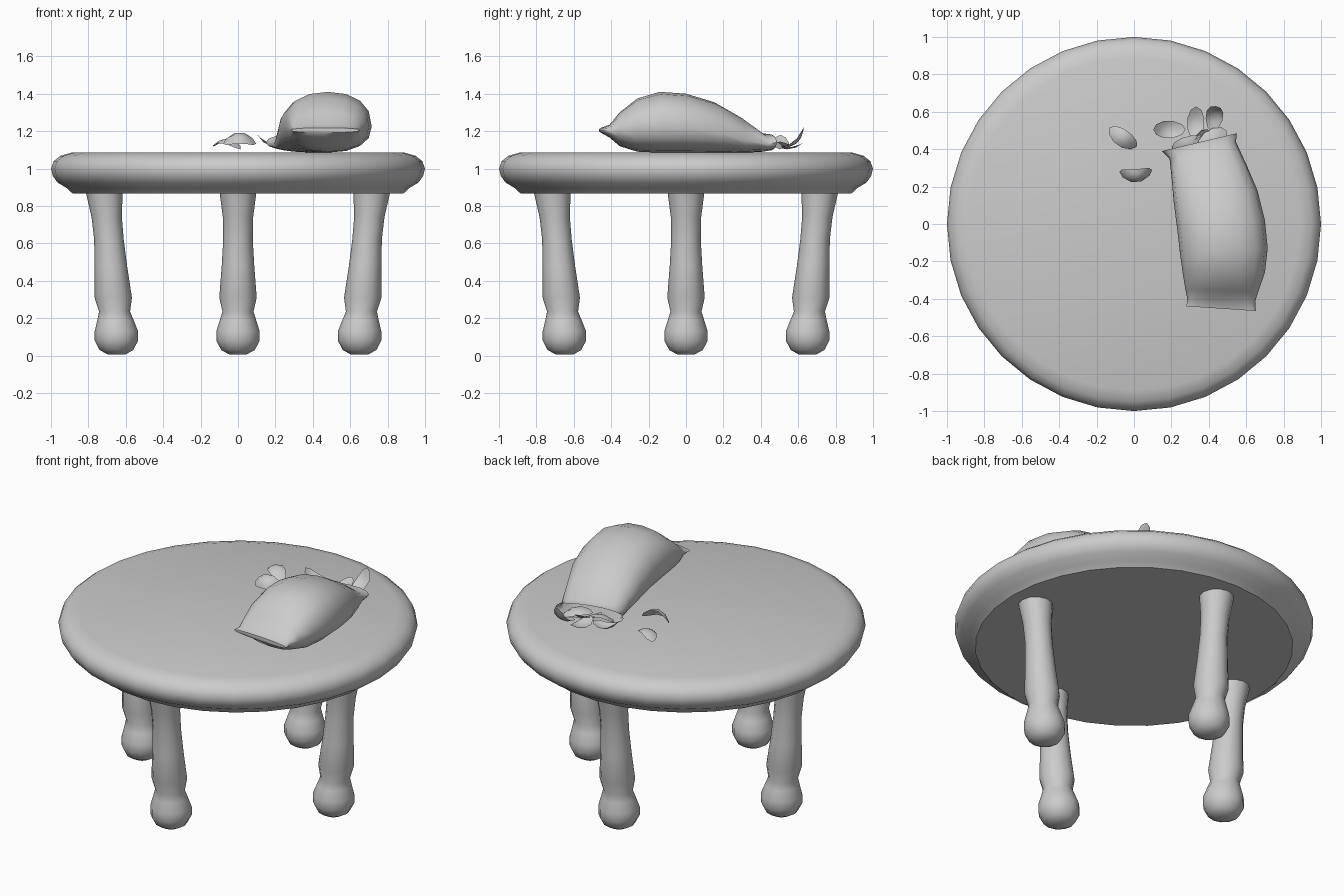
import bpy, bmesh, math
from mathutils import Vector, Matrix, Euler

if "Cube" in bpy.data.objects:
    bpy.data.objects.remove(bpy.data.objects["Cube"])


def make_object(name, bm, angle=40):
    bmesh.ops.recalc_face_normals(bm, faces=bm.faces)
    me = bpy.data.meshes.new(name)
    bm.to_mesh(me)
    bm.free()
    ob = bpy.data.objects.new(name, me)
    bpy.context.collection.objects.link(ob)
    bpy.ops.object.select_all(action='DESELECT')
    ob.select_set(True)
    bpy.context.view_layer.objects.active = ob
    bpy.ops.object.shade_smooth_by_angle(angle=math.radians(angle))
    return ob


def loft(name, rings, cap_start=True, cap_end=True, angle=40):
    """Skin a series of closed rings of points."""
    bm = bmesh.new()
    loops = [[bm.verts.new(p) for p in ring] for ring in rings]
    n = len(loops[0])
    for a, b in zip(loops, loops[1:]):
        for i in range(n):
            j = (i + 1) % n
            bm.faces.new((a[i], a[j], b[j], b[i]))
    if cap_start:
        bm.faces.new(loops[0])
    if cap_end:
        bm.faces.new(loops[-1])
    return make_object(name, bm, angle)


def circle(cx, cy, r, z, n):
    return [(cx + r * math.cos(2 * math.pi * i / n),
             cy + r * math.sin(2 * math.pi * i / n), z) for i in range(n)]


# round table top with a moulded rim
rim = [(0.81, 0.866), (0.885, 0.867), (0.915, 0.895), (0.965, 0.925),
       (0.99, 0.96), (1.0, 1.0), (0.985, 1.04), (0.95, 1.068), (0.89, 1.085)]
loft("table_top", [circle(0, 0, r, z, 32) for r, z in rim])

# four turned legs, leaning outward towards the top: centre distance, radius, z
leg = [(0.65, 0.045, 0.005), (0.65, 0.09, 0.03), (0.65, 0.116, 0.08),
       (0.65, 0.116, 0.13), (0.655, 0.097, 0.19), (0.66, 0.083, 0.235),
       (0.667, 0.1, 0.31), (0.68, 0.087, 0.48), (0.69, 0.079, 0.62),
       (0.702, 0.081, 0.74), (0.715, 0.098, 0.87)]
for name, dx, dy in (("left_leg", -1, 0), ("right_leg", 1, 0),
                     ("front_leg", 0, -1), ("back_leg", 0, 1)):
    loft(name, [circle(dx * d, dy * d, r, z, 12) for d, r, z in leg])

# puffed snack bag: left x, y, right x, y, then middle, top and bottom heights
bag = [(0.15, 0.39, 0.55, 0.485, 1.14, 1.185, 1.095),
       (0.19, 0.35, 0.545, 0.44, 1.13, 1.19, 1.088),
       (0.20, 0.26, 0.60, 0.32, 1.15, 1.275, 1.085),
       (0.212, 0.12, 0.66, 0.18, 1.19, 1.355, 1.085),
       (0.23, -0.02, 0.70, 0.02, 1.215, 1.40, 1.085),
       (0.245, -0.15, 0.715, -0.13, 1.225, 1.41, 1.085),
       (0.26, -0.26, 0.70, -0.26, 1.225, 1.375, 1.09),
       (0.275, -0.35, 0.665, -0.36, 1.21, 1.30, 1.12),
       (0.285, -0.40, 0.648, -0.415, 1.205, 1.235, 1.165),
       (0.28, -0.44, 0.652, -0.465, 1.205, 1.218, 1.192)]
N = 16
rings = []
for lx, ly, rx, ry, zm, zt, zb in bag:
    ring = []
    for i in range(N):
        a = 2 * math.pi * i / N
        c, s = math.cos(a), math.sin(a)
        u = 0.5 + 0.5 * math.copysign(abs(c) ** 0.9, c)
        h = (zt - zm if s > 0 else zm - zb) * abs(s) ** 0.85
        ring.append((lx + (rx - lx) * u, ly + (ry - ly) * u,
                     zm + math.copysign(h, s)))
    rings.append(ring)
loft("snack_bag", rings, cap_start=False, angle=60)


# curved crisps: centre, rotation in degrees (x, y, z), arch (+ up / - down)
def crisp(name, loc, rot, arch, length=0.088, width=0.047):
    bm = bmesh.new()
    m = Matrix.Translation(loc) @ Euler([math.radians(r) for r in rot]).to_matrix().to_4x4()

    def point(u, v):
        return m @ Vector((u * length, v * width, arch * (0.5 - u * u) - 0.3 * arch * v * v))

    n = 10
    mid = bm.verts.new(point(0, 0))
    loops = [[bm.verts.new(point(k * math.cos(2 * math.pi * i / n),
                                 k * math.sin(2 * math.pi * i / n)))
              for i in range(n)] for k in (0.55, 1)]
    for i in range(n):
        j = (i + 1) % n
        bm.faces.new((mid, loops[0][i], loops[0][j]))
        bm.faces.new((loops[0][i], loops[1][i], loops[1][j], loops[0][j]))
    make_object(name, bm, 60)


crisps = [((-0.06, 0.46, 1.135), (10, 5, -35), 0.05),
          ((0.01, 0.265, 1.155), (40, 0, 3), 0.06),
          ((0.185, 0.505, 1.14), (0, 12, 0), -0.045),
          ((0.33, 0.54, 1.12), (0, 0, 88), -0.035),
          ((0.43, 0.575, 1.15), (0, -38, 82), -0.045),
          ((0.29, 0.425, 1.125), (15, 0, 15), 0.035),
          ((0.42, 0.46, 1.135), (-10, 10, 30), 0.035),
          ((0.36, 0.43, 1.115), (20, -10, 70), -0.03)]
for i, (loc, rot, arch) in enumerate(crisps, 1):
    crisp(f"crisp_{i}", loc, rot, arch)
